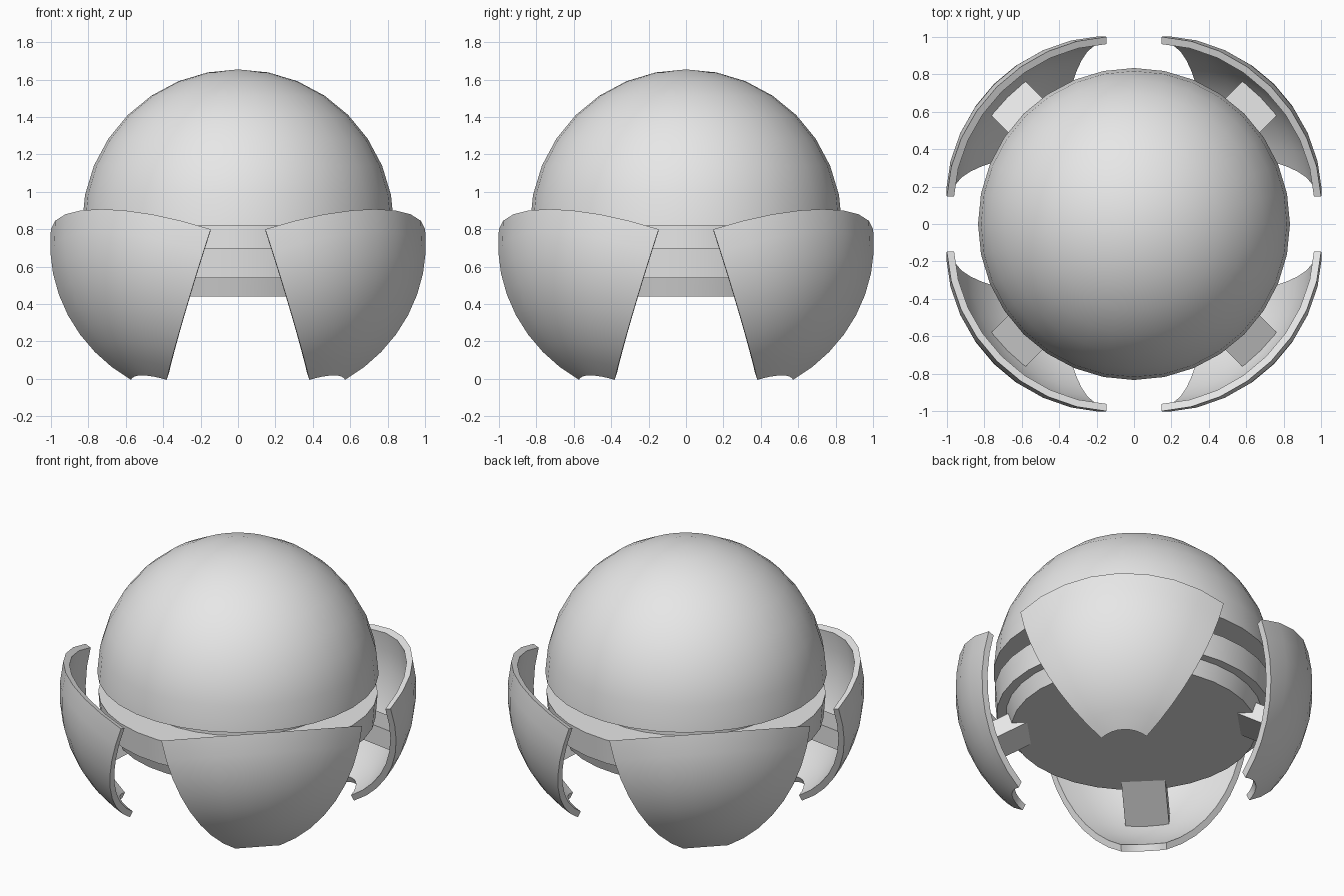
import bpy, bmesh, math
from mathutils import Matrix, Vector

if "Cube" in bpy.data.objects:
    bpy.data.objects.remove(bpy.data.objects["Cube"])

CENTRE_Z = 0.82          # centre of the ball
BALL_R = 0.834
TILT = math.radians(25.5)   # how far each shell panel is swung open

grey = bpy.data.materials.new("light_grey")
grey.diffuse_color = (0.8, 0.8, 0.8, 1)
grey.use_nodes = True
grey.node_tree.nodes["Principled BSDF"].inputs["Base Color"].default_value = grey.diffuse_color


def finish(name, bm):
    bmesh.ops.remove_doubles(bm, verts=bm.verts, dist=1e-5)
    bmesh.ops.recalc_face_normals(bm, faces=bm.faces)
    mesh = bpy.data.meshes.new(name)
    bm.to_mesh(mesh)
    bm.free()
    mesh.materials.append(grey)
    obj = bpy.data.objects.new(name, mesh)
    bpy.context.collection.objects.link(obj)
    bpy.ops.object.select_all(action='DESELECT')
    bpy.context.view_layer.objects.active = obj
    obj.select_set(True)
    bpy.ops.object.shade_smooth_by_angle(angle=math.radians(30))
    return obj


def lathe(name, profile, segs, start=0.0, sweep=math.tau, matrix=Matrix()):
    """Spin (radius, z) points round z; a partial sweep takes a closed profile and gets end caps."""
    bm = bmesh.new()
    full = sweep >= math.tau - 1e-6
    rows = []
    for i in range(segs if full else segs + 1):
        a = start + sweep * i / segs
        rows.append([bm.verts.new(matrix @ Vector((r * math.cos(a), r * math.sin(a), z)))
                     for r, z in profile])
    n = len(profile)
    for i in range(segs):
        p, q = rows[i], rows[(i + 1) % len(rows)]
        for j in range(n - 1 if full else n):
            k = (j + 1) % n
            bm.faces.new((p[j], q[j], q[k], p[k]))
    if not full:
        # end strips pair the outer half of the profile with the inner half
        for row in (rows[0], rows[-1]):
            for j in range(n // 2 - 1):
                bm.faces.new((row[j], row[j + 1], row[n - 2 - j], row[n - 1 - j]))
    else:
        bmesh.ops.dissolve_degenerate(bm, dist=1e-6, edges=bm.edges)
    return finish(name, bm)


# Upper half ball with a flat underside
dome = [(BALL_R * math.sin(math.pi / 2 * i / 8), CENTRE_Z + BALL_R * math.cos(math.pi / 2 * i / 8))
        for i in range(9)]
lathe("dome", dome + [(0, CENTRE_Z)], 32)

# Recessed neck, middle ring and base plate
lathe("neck", [(0, 0.83), (0.62, 0.83), (0.62, 0.50), (0, 0.50)], 32)
lathe("middle_ring", [(0, 0.70), (0.828, 0.70), (0.815, 0.54), (0, 0.54)], 32)
lathe("base_plate", [(0, 0.54), (0.76, 0.54), (0.728, 0.44), (0, 0.44)], 32)

# Shell panel section: an arc from the small pole hole to just below the equator
OUT, INN, HOLE, RIM, STEPS = 0.875, 0.835, 0.19, -0.186, 8


def arc(radius):
    a0 = math.asin(HOLE / radius)
    a1 = math.acos(-RIM / radius)
    return [(radius * math.sin(a0 + (a1 - a0) * i / STEPS),
             -radius * math.cos(a0 + (a1 - a0) * i / STEPS)) for i in range(STEPS + 1)]


section = arc(OUT) + arc(INN)[::-1]
panel_offset = Matrix.Translation((0.185, 0, 0.707))
swing = Matrix.Rotation(-TILT, 4, 'Y')

# Four panels on the diagonals, each carried by a sloping arm
ARM_SLOPE = math.radians(27)
for i, label in enumerate(("back_right", "back_left", "front_left", "front_right")):
    turn = Matrix.Rotation(math.radians(45 + 90 * i), 4, 'Z')
    lathe("shell_panel_" + label, section, 8, -math.pi / 4, math.pi / 2,
          turn @ panel_offset @ swing)
    bm = bmesh.new()
    bmesh.ops.create_cube(bm, size=1)
    place = (turn @ Matrix.Translation((0, 0, CENTRE_Z)) @ Matrix.Rotation(ARM_SLOPE, 4, 'Y')
             @ Matrix.Translation((0.785, 0, 0)) @ Matrix.Diagonal((0.55, 0.26, 0.11, 1)))
    bm.transform(place)
    finish("arm_" + label, bm)
